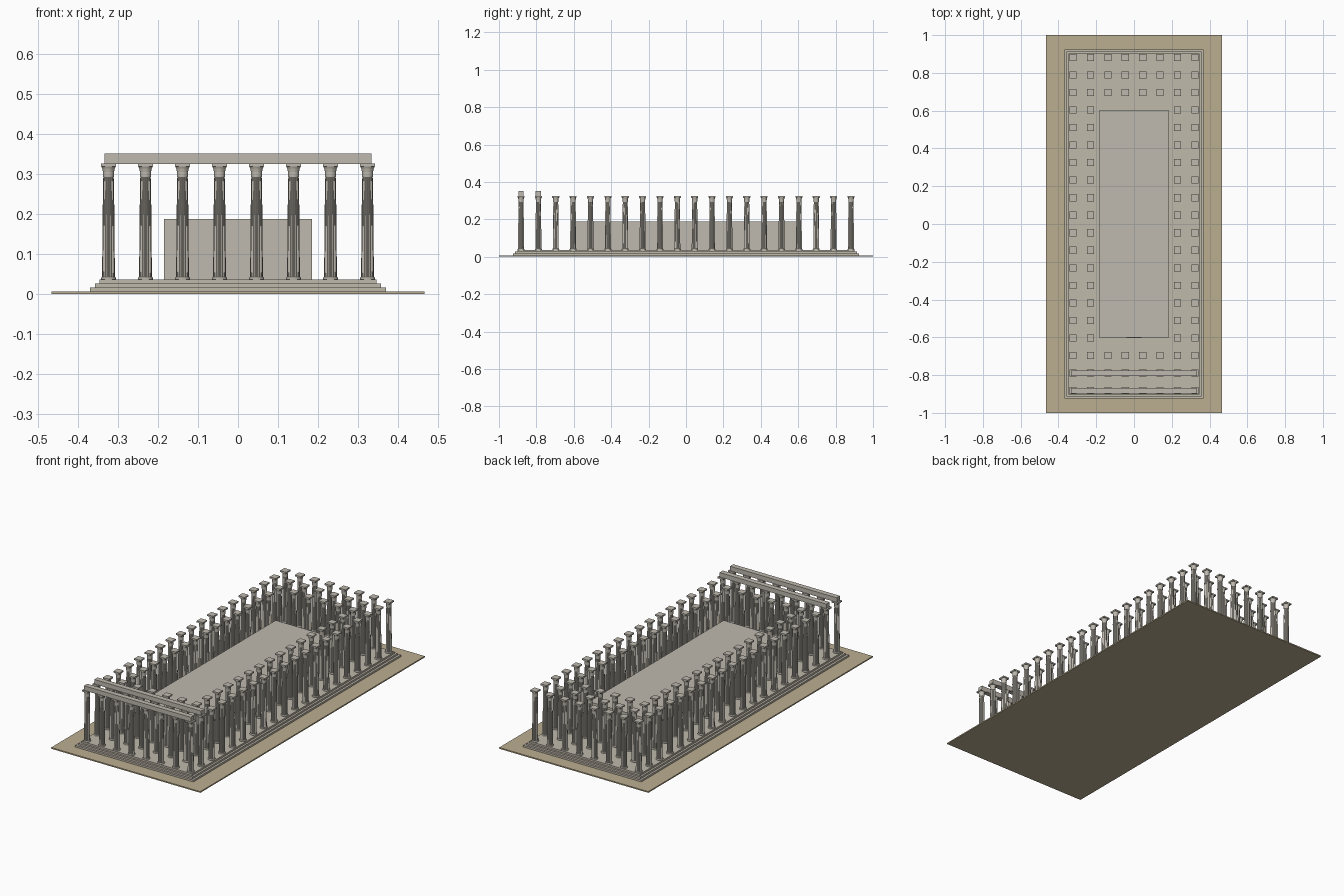
import bpy, bmesh, math

if "Cube" in bpy.data.objects:
    bpy.data.objects.remove(bpy.data.objects["Cube"])


def material(name, rgb):
    m = bpy.data.materials.new(name)
    m.diffuse_color = (*rgb, 1)
    m.use_nodes = True
    m.node_tree.nodes["Principled BSDF"].inputs["Base Color"].default_value = m.diffuse_color
    return m


EARTH = material("earth", (0.50, 0.42, 0.28))
STEP = material("step_stone", (0.53, 0.49, 0.41))
STONE = material("weathered_stone", (0.52, 0.49, 0.43))


def add_object(name, mesh, loc=(0, 0, 0)):
    ob = bpy.data.objects.new(name, mesh)
    ob.location = loc
    bpy.context.collection.objects.link(ob)
    return ob


def add_box(bm, x0, x1, y0, y1, z0, z1):
    geo = bmesh.ops.create_cube(bm, size=1)
    for v in geo["verts"]:
        v.co = ((x0 + x1) / 2 + v.co.x * (x1 - x0),
                (y0 + y1) / 2 + v.co.y * (y1 - y0),
                (z0 + z1) / 2 + v.co.z * (z1 - z0))


def box(name, hx, y0, y1, z0, z1, mat):
    bm = bmesh.new()
    add_box(bm, -hx, hx, y0, y1, z0, z1)
    me = bpy.data.meshes.new(name)
    bm.to_mesh(me)
    bm.free()
    me.materials.append(mat)
    return add_object(name, me)


def lathe(bm, profile, sides):
    """Revolve (radius, z, flute depth) rows; flutes recess every other vertex."""
    rings = []
    for r, z, depth in profile:
        ring = []
        for i in range(sides):
            a = 2 * math.pi * i / sides
            rr = r - (depth if i % 2 else 0)
            ring.append(bm.verts.new((rr * math.cos(a), rr * math.sin(a), z)))
        rings.append(ring)
    for a, b in zip(rings, rings[1:]):
        for i in range(sides):
            j = (i + 1) % sides
            bm.faces.new((a[i], a[j], b[j], b[i]))
    bm.faces.new(rings[0][::-1])
    bm.faces.new(rings[-1])


# ground slab and three-stepped platform
box("ground_slab", 0.465, -1, 1, 0, 0.007, EARTH)
for i, (hx, hy) in enumerate([(0.369, 0.925), (0.357, 0.913), (0.346, 0.902)]):
    box(f"platform_step_{i + 1}", hx, -hy, hy, 0.007 + i * 0.010, 0.017 + i * 0.010, STEP)

# inner chamber with its doorway panel
box("inner_chamber", 0.185, -0.6, 0.6, 0.037, 0.188, STONE)
box("chamber_door", 0.041, -0.603, -0.598, 0.037, 0.178, STONE)

# one column mesh: moulded base, fluted tapering shaft, flared capital, square abacus
FLOOR = 0.037
bm = bmesh.new()
lathe(bm, [(0.0185, 0.0, 0), (0.0190, 0.002, 0), (0.0185, 0.004, 0), (0.0165, 0.006, 0)], 24)
lathe(bm, [(0.0158, 0.005, 0.0015), (0.0154, 0.10, 0.0015),
           (0.0143, 0.19, 0.0014), (0.0130, 0.257, 0.0013)], 32)
lathe(bm, [(0.0135, 0.255, 0), (0.0138, 0.259, 0), (0.0140, 0.268, 0),
           (0.0155, 0.276, 0), (0.0182, 0.282, 0)], 24)
add_box(bm, -0.019, 0.019, -0.019, 0.019, 0.281, 0.289)
column = bpy.data.meshes.new("column")
bm.to_mesh(column)
bm.free()
column.materials.append(STONE)

# double colonnade along the sides, three rows deep at both ends
NX, NY = 8, 20
DX, DY = 0.646 / (NX - 1), 1.764 / (NY - 1)
for j in range(NY):
    for i in range(NX):
        if 3 <= j < NY - 3 and 2 <= i < NX - 2:
            continue
        add_object(f"column_{j}_{i}", column,
                   (-0.323 + i * DX, -0.882 + j * DY, FLOOR))

# lintel beams over the two front rows
for j in range(2):
    y = -0.882 + j * DY
    box(f"front_lintel_{j + 1}", 0.333, y - 0.0145, y + 0.0145, 0.325, 0.351, STONE)
